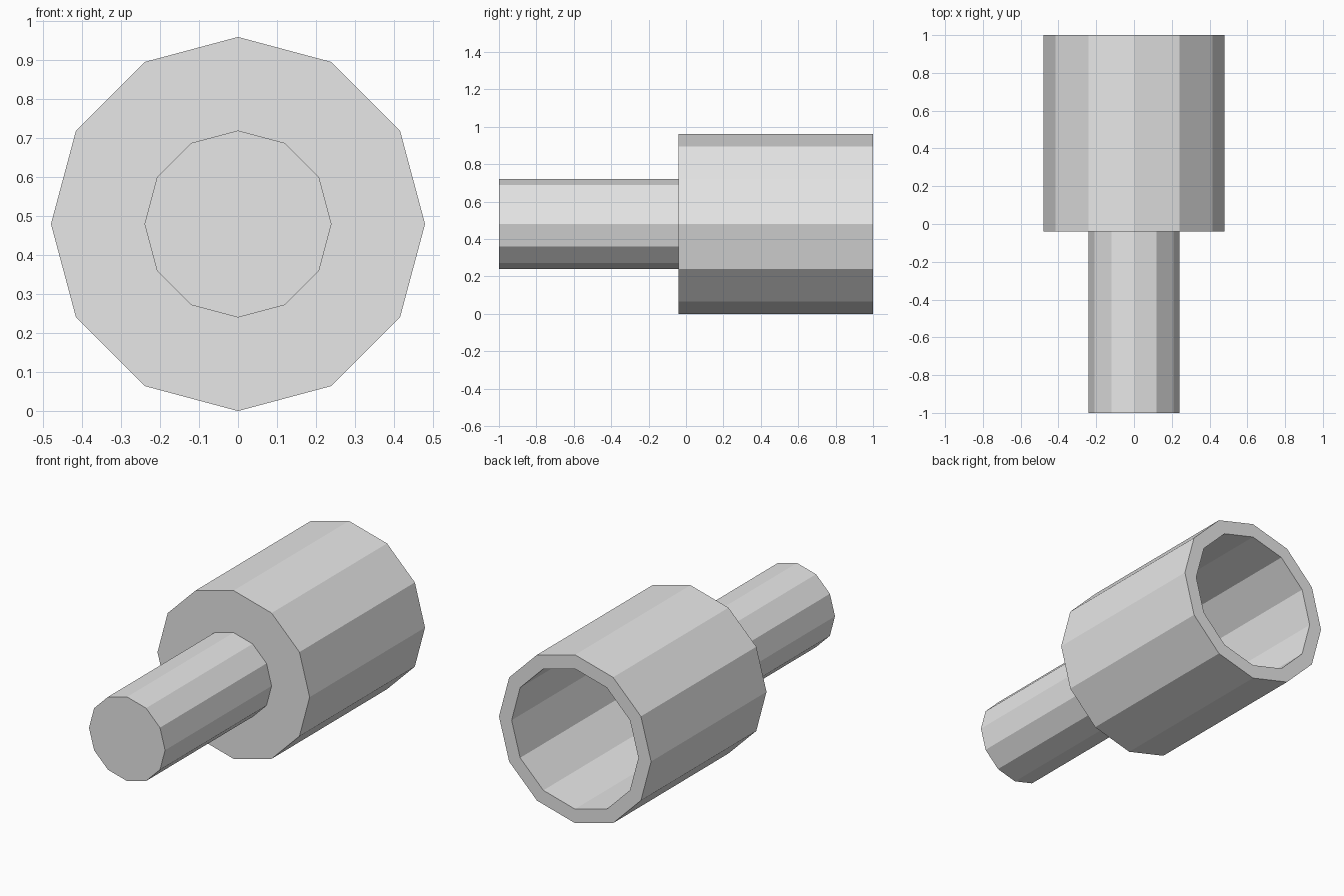
import bpy
import bmesh
from math import sin, cos, tau

SIDES = 12
AXIS_HEIGHT = 0.48

cube = bpy.data.objects.get("Cube")
if cube:
    bpy.data.objects.remove(cube, do_unlink=True)

grey = bpy.data.materials.new("light_grey")
grey.use_nodes = True
colour = (0.8, 0.8, 0.8, 1)
grey.diffuse_color = colour
grey.node_tree.nodes["Principled BSDF"].inputs["Base Color"].default_value = colour


def turned_part(name, profile):
    """Turn (radius, y) points around the y axis and cap both ends."""
    bm = bmesh.new()
    rings = [[bm.verts.new((r * sin(tau * i / SIDES), y, r * cos(tau * i / SIDES)))
              for i in range(SIDES)] for r, y in profile]
    for a, b in zip(rings, rings[1:]):
        for i in range(SIDES):
            j = (i + 1) % SIDES
            bm.faces.new((a[i], a[j], b[j], b[i]))
    bm.faces.new(rings[0])
    bm.faces.new(rings[-1])
    bmesh.ops.recalc_face_normals(bm, faces=bm.faces)
    mesh = bpy.data.meshes.new(name)
    bm.to_mesh(mesh)
    bm.free()
    mesh.materials.append(grey)
    obj = bpy.data.objects.new(name, mesh)
    obj.location.z = AXIS_HEIGHT
    bpy.context.collection.objects.link(obj)
    return obj


# Solid stem, flat front shoulder, outer wall, rim and blind bore in one skin
turned_part("stem_and_socket", [
    (0.24, -1.0), (0.24, -0.04),
    (0.48, -0.04), (0.48, 1.0),
    (0.40, 1.0), (0.40, 0.04),
])
